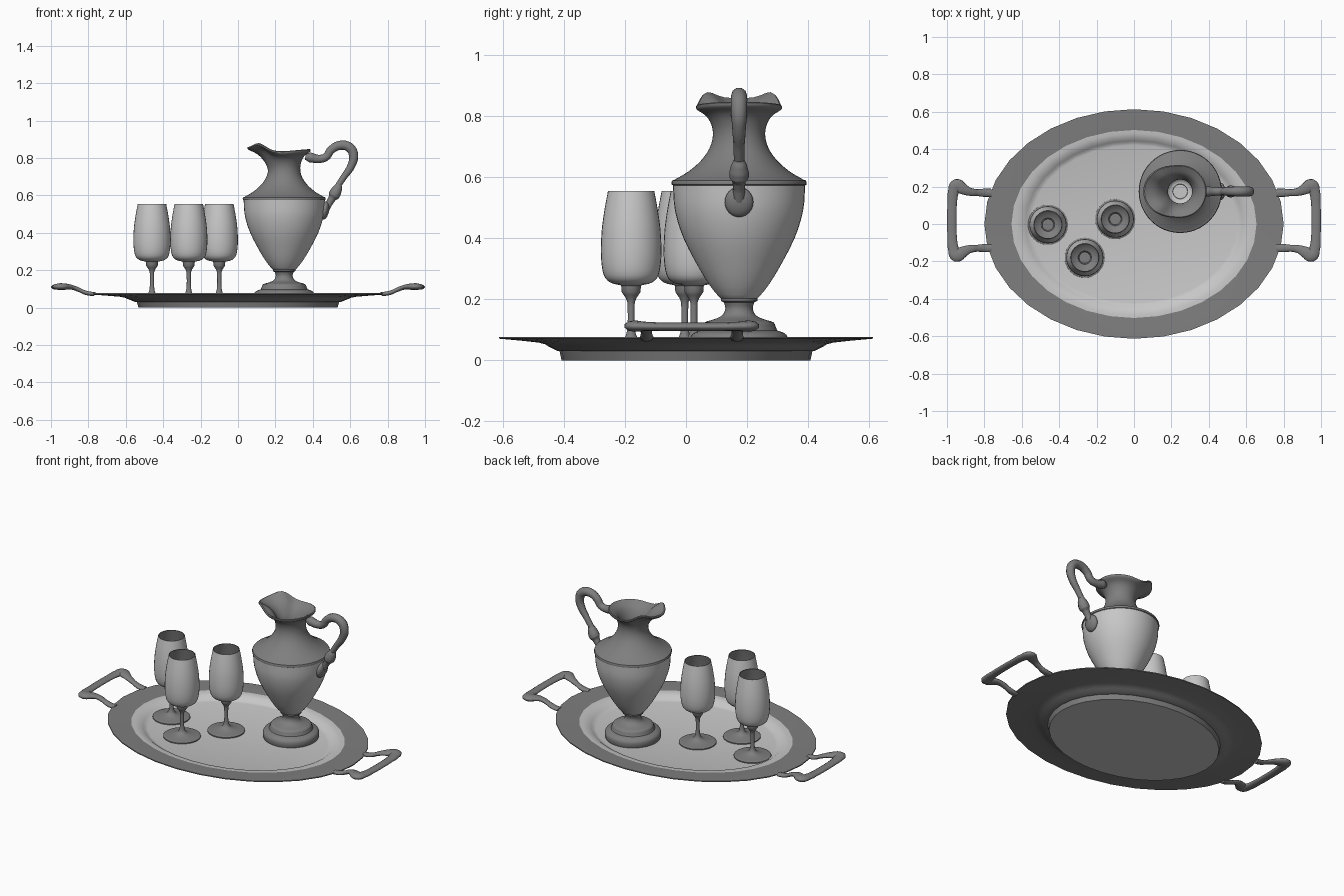
import bpy
import bmesh
from math import sin, cos, pi, exp, atan2
from mathutils import Vector

old = bpy.data.objects.get("Cube")
if old:
    bpy.data.objects.remove(old, do_unlink=True)


def material(name, value):
    m = bpy.data.materials.new(name)
    m.use_nodes = True
    colour = (value, value, value, 1)
    m.diffuse_color = colour
    bsdf = m.node_tree.nodes["Principled BSDF"]
    bsdf.inputs["Base Color"].default_value = colour
    bsdf.inputs["Roughness"].default_value = 0.5
    return m


MATS = [material("light silver", 0.57), material("dark silver", 0.21)]
LIGHT, DARK = 0, 1


def smooth_shade(obj, angle=0.7):
    bpy.ops.object.select_all(action="DESELECT")
    obj.select_set(True)
    bpy.context.view_layer.objects.active = obj
    bpy.ops.object.shade_smooth_by_angle(angle=angle)


def spline(points, steps=3):
    """Round off a profile through its points."""
    p = [Vector(q) for q in points]
    p = [2 * p[0] - p[1]] + p + [2 * p[-1] - p[-2]]
    out = []
    for a, b, c, d in zip(p, p[1:], p[2:], p[3:]):
        for k in range(steps):
            t = k / steps
            out.append(tuple(0.5 * (2 * b + (c - a) * t + (2 * a - 5 * b + 4 * c - d) * t**2
                                    + (3 * b - a - 3 * c + d) * t**3)))
    return out + [tuple(points[-1])]


def lathe(name, sections, centre=(0, 0), segs=40, squash=1, deform=None):
    """Turn (material, profile) sections, joined end to end, around z."""
    bm = bmesh.new()
    previous = None
    for mat, profile in sections:
        for r, z in profile:
            ring = []
            for k in range(segs):
                a = 2 * pi * k / segs
                co = Vector((r * cos(a), r * sin(a) * squash, z))
                ring.append(bm.verts.new(deform(co) if deform else co))
            if previous:
                for k in range(segs):
                    n = (k + 1) % segs
                    f = bm.faces.new((previous[k], previous[n], ring[n], ring[k]))
                    f.material_index = mat
            previous = ring
    bmesh.ops.remove_doubles(bm, verts=bm.verts, dist=0.0002)
    bmesh.ops.recalc_face_normals(bm, faces=bm.faces)
    mesh = bpy.data.meshes.new(name)
    bm.to_mesh(mesh)
    bm.free()
    for m in MATS:
        mesh.materials.append(m)
    obj = bpy.data.objects.new(name, mesh)
    obj.location = (centre[0], centre[1], 0)
    bpy.context.collection.objects.link(obj)
    smooth_shade(obj)


def tube(name, path, flat=1):
    """Sweep a round bar along (x, y, z, radius) points, flattened in z."""
    curve = bpy.data.curves.new(name, "CURVE")
    curve.dimensions = "3D"
    curve.bevel_depth = 1
    curve.bevel_resolution = 3
    curve.resolution_u = 5
    curve.use_fill_caps = True
    s = curve.splines.new("BEZIER")
    s.bezier_points.add(len(path) - 1)
    for bp, (x, y, z, r) in zip(s.bezier_points, path):
        bp.co = (x, y, z / flat)
        bp.radius = r
        bp.handle_left_type = bp.handle_right_type = "AUTO"
    curve.materials.append(MATS[DARK])
    obj = bpy.data.objects.new(name, curve)
    obj.scale.z = flat
    bpy.context.collection.objects.link(obj)
    bpy.ops.object.select_all(action="DESELECT")
    obj.select_set(True)
    bpy.context.view_layer.objects.active = obj
    bpy.ops.object.convert(target="MESH")
    smooth_shade(bpy.context.object, 0.9)


# Oval tray with a light well and underside and a dark rim and foot
FLOOR = 0.042
lathe("tray", [
    (LIGHT, [(0, 0), (0.532, 0)]),
    (DARK, [(0.541, 0.03)] + spline([(0.552, 0.031), (0.59, 0.046), (0.63, 0.058), (0.8, 0.071)], 2)
     + [(0.8, 0.077), (0.655, 0.073)]),
    (LIGHT, [(0.63, 0.0715), (0.6, 0.066), (0.58, 0.053), (0.565, 0.045), (0.55, FLOOR), (0, FLOOR)]),
], segs=32, squash=0.767)

# Tray handles: half a bow, reflected front to back and side to side
half = [(0.765, 0.148, 0.072, 0.022), (0.8, 0.148, 0.076, 0.022), (0.84, 0.149, 0.09, 0.018),
        (0.88, 0.154, 0.106, 0.022), (0.92, 0.172, 0.112, 0.032), (0.949, 0.187, 0.112, 0.036),
        (0.965, 0.155, 0.111, 0.03), (0.972, 0.09, 0.11, 0.026), (0.974, 0, 0.11, 0.026)]
bow = half + [(x, -y, z, r) for x, y, z, r in reversed(half[:-1])]
for side, label in ((1, "left"), (-1, "right")):
    tube(label + "_tray_handle", [(side * x, y + 0.019, z, r) for x, y, z, r in bow], flat=0.52)

# Three goblets
for i, spot in enumerate([(-0.46, -0.004), (-0.263, -0.18), (-0.1, 0.026)]):
    base = [(0, FLOOR), (0.107, FLOOR), (0.107, 0.048)]
    stem = spline([(0.104, 0.05), (0.065, 0.055), (0.034, 0.064), (0.018, 0.08), (0.012, 0.11),
                   (0.011, 0.15), (0.012, 0.19)])
    collar = [(0.018, 0.205), (0.025, 0.215), (0.031, 0.224), (0.032, 0.245)]
    bowl = spline([(0.034, 0.246), (0.068, 0.255), (0.09, 0.28), (0.099, 0.34), (0.097, 0.42),
                   (0.088, 0.49), (0.076, 0.555)])
    inside = spline([(0.072, 0.555), (0.084, 0.49), (0.093, 0.42), (0.095, 0.34), (0.084, 0.29),
                     (0.06, 0.265), (0.036, 0.252)]) + [(0.03, 0.235), (0, 0.235)]
    lathe(f"goblet_{i + 1}", [(DARK, base + stem + collar), (LIGHT, bowl), (DARK, inside)], spot, 32)


def pour_lip(co):
    """Pull the mouth into a spout towards -x with a wavy edge."""
    w = min(max((co.z - 0.72) / 0.11, 0), 1)
    w = w * w * (3 - 2 * w)
    t = abs(atan2(co.y, -co.x))
    stretch = 1 + 0.4 * w * max(0, cos(t)) ** 2
    lift = 0.042 * exp(-((t - 0.65) / 0.35) ** 2) + 0.022 * exp(-(t / 0.4) ** 2) + 0.012 * max(0, -cos(t))
    return Vector((co.x * stretch, co.y * stretch, co.z + w * lift))


# Pitcher: stepped foot, light belly, dark shoulder and neck, hollow inside
AXIS = (0.247, 0.174)
foot = [(0, FLOOR), (0.157, FLOOR)] + spline([(0.161, 0.055), (0.16, 0.074), (0.15, 0.088), (0.125, 0.098)])
foot += spline([(0.12, 0.11), (0.112, 0.125), (0.08, 0.135), (0.055, 0.148), (0.045, 0.17), (0.05, 0.19)])
foot += [(0.06, 0.195), (0.06, 0.203)]
belly = spline([(0.062, 0.204), (0.092, 0.24), (0.13, 0.3), (0.182, 0.4), (0.21, 0.49), (0.217, 0.574)])
flange = [(0.221, 0.576), (0.222, 0.583), (0.219, 0.59), (0.212, 0.592)]
neck = spline([(0.205, 0.596), (0.165, 0.62), (0.125, 0.655), (0.097, 0.695), (0.086, 0.735),
               (0.09, 0.77), (0.107, 0.8), (0.136, 0.82)])
lip = [(0.141, 0.826), (0.141, 0.833), (0.136, 0.836)]
neck_inside = spline([(0.125, 0.829), (0.095, 0.808), (0.074, 0.775), (0.064, 0.735), (0.078, 0.695),
                      (0.117, 0.65), (0.16, 0.612), (0.2, 0.586)])
belly_inside = spline([(0.208, 0.57), (0.2, 0.49), (0.172, 0.4), (0.12, 0.3), (0.062, 0.225), (0.04, 0.215)])
well = [(0.038, 0.205), (0, 0.205)]
lathe("pitcher", [(DARK, foot), (LIGHT, belly), (DARK, flange + neck + lip + neck_inside),
                  (LIGHT, belly_inside + well)], AXIS, 48, deform=pour_lip)

# Pitcher handle: scroll from lip to belly, with a collar and a round mount
scroll = [(0.36, 0.806, 0.016), (0.385, 0.803, 0.028), (0.43, 0.795, 0.023), (0.47, 0.805, 0.022),
          (0.497, 0.842, 0.023), (0.549, 0.868, 0.026), (0.6, 0.853, 0.027), (0.618, 0.81, 0.026),
          (0.604, 0.755, 0.022), (0.567, 0.7, 0.018), (0.537, 0.655, 0.017)]
tube("pitcher_handle", [(x, AXIS[1], z, r) for x, z, r in scroll])
collar = [(0.54, 0.657, 0.018), (0.533, 0.64, 0.026), (0.522, 0.617, 0.032), (0.513, 0.6, 0.032),
          (0.504, 0.585, 0.022), (0.49, 0.562, 0.019), (0.47, 0.525, 0.02)]
tube("pitcher_handle_collar", [(x, AXIS[1], z, r) for x, z, r in collar])
bpy.ops.mesh.primitive_uv_sphere_add(segments=24, ring_count=12, radius=1,
                                     location=(0.463, AXIS[1], 0.519), rotation=(0, 0.2, 0))
mount = bpy.context.object
mount.name = "pitcher_handle_mount"
mount.scale = (0.024, 0.047, 0.05)
mount.data.materials.append(MATS[DARK])
smooth_shade(mount)
